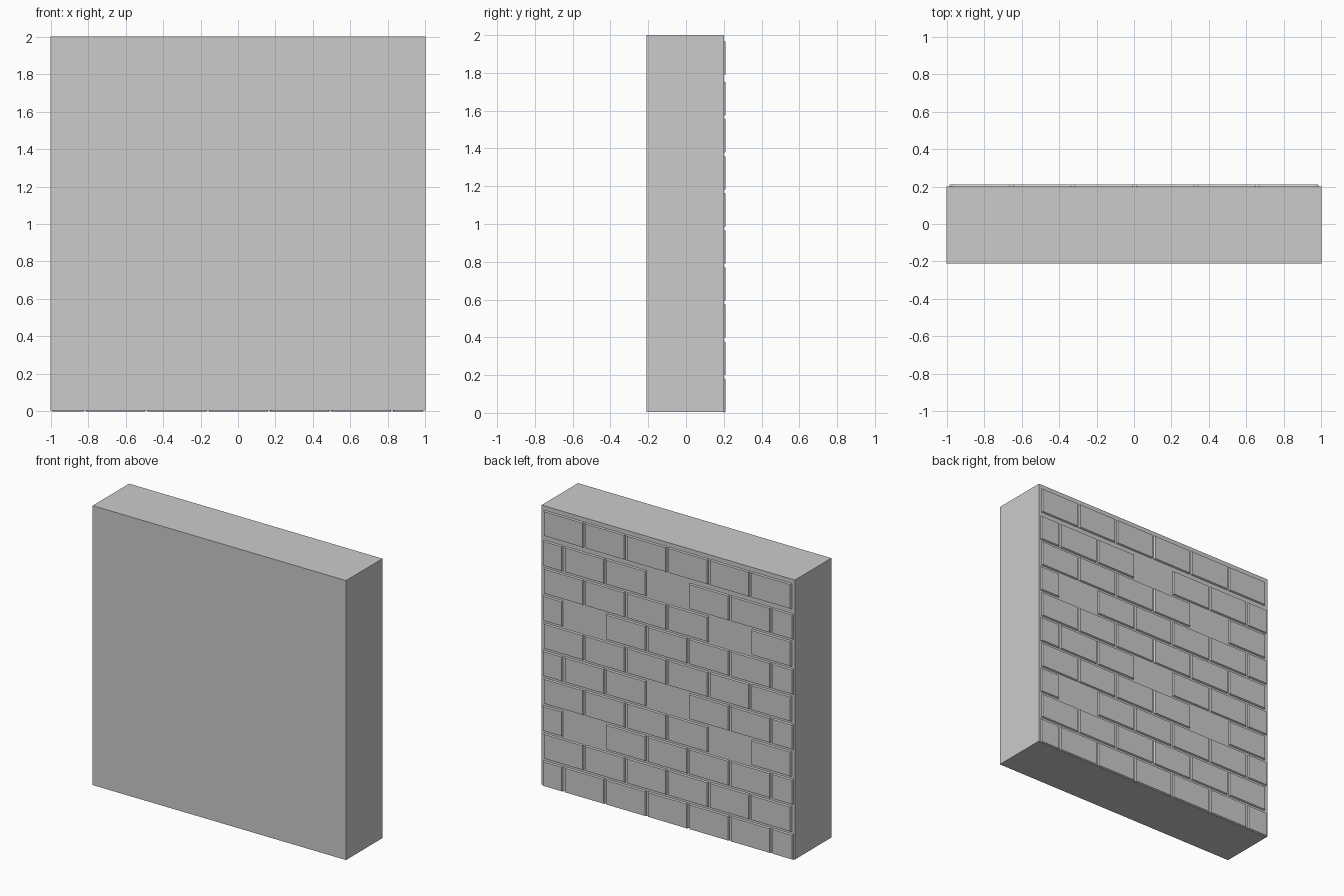
import bpy, bmesh

if "Cube" in bpy.data.objects:
    bpy.data.objects.remove(bpy.data.objects["Cube"])


def make_object(name, bm):
    bmesh.ops.recalc_face_normals(bm, faces=bm.faces)
    mesh = bpy.data.meshes.new(name)
    bm.to_mesh(mesh)
    bm.free()
    obj = bpy.data.objects.new(name, mesh)
    bpy.context.collection.objects.link(obj)
    return obj


def box(name, x0, x1, y0, y1, z0, z1):
    bm = bmesh.new()
    bmesh.ops.create_cube(bm, size=1)
    for v in bm.verts:
        v.co = (x1 if v.co.x > 0 else x0,
                y1 if v.co.y > 0 else y0,
                z1 if v.co.z > 0 else z0)
    return make_object(name, bm)


def add_brick(bm, x0, x1, z0, z1, y0=0.198, y1=0.21, inset=0.006):
    """Shallow brick with tapered sides, sunk slightly into the wall."""
    rings = []
    for y, d in ((y0, 0), (y1, inset)):
        rings.append([bm.verts.new(p) for p in (
            (x0 + d, y, z0 + d), (x1 - d, y, z0 + d),
            (x1 - d, y, z1 - d), (x0 + d, y, z1 - d))])
    a, b = rings
    bm.faces.new(b)
    for i in range(4):
        j = (i + 1) % 4
        bm.faces.new((a[i], a[j], b[j], b[i]))


# Solid wall with a thin flat facing on the front
box("wall_core", -1, 1, -0.20, 0.20, 0.006, 2)
box("front_facing", -1, 1, -0.21, -0.20, 0.006, 2)

# Running-bond bricks on the back, rows counted from the top
PITCH_X, PITCH_Z, JOINT = 0.328, 0.1965, 0.012
LEFT, RIGHT = -0.99, 0.98
# row -> full-brick slot left empty, counted from +x
missing = {1: 2, 2: 4, 3: 0, 5: 2, 6: 4, 7: 0}

bricks = bmesh.new()
for row in range(10):
    z0 = (9 - row) * PITCH_Z
    if row == 0:
        z0 += 0.017
    z1 = z0 + PITCH_Z - JOINT
    staggered = row % 2 == 1
    start = RIGHT - (PITCH_X / 2 if staggered else 0)
    count = 5 if staggered else 6
    for i in range(count):
        if missing.get(row) == i:
            continue
        x1 = start - i * PITCH_X
        add_brick(bricks, x1 - PITCH_X + JOINT, x1, z0, z1)
    if staggered:
        # half bricks close both ends
        add_brick(bricks, start + JOINT, RIGHT + 0.008, z0, z1)
        add_brick(bricks, LEFT, start - 5 * PITCH_X, z0, z1)
make_object("back_bricks", bricks)
